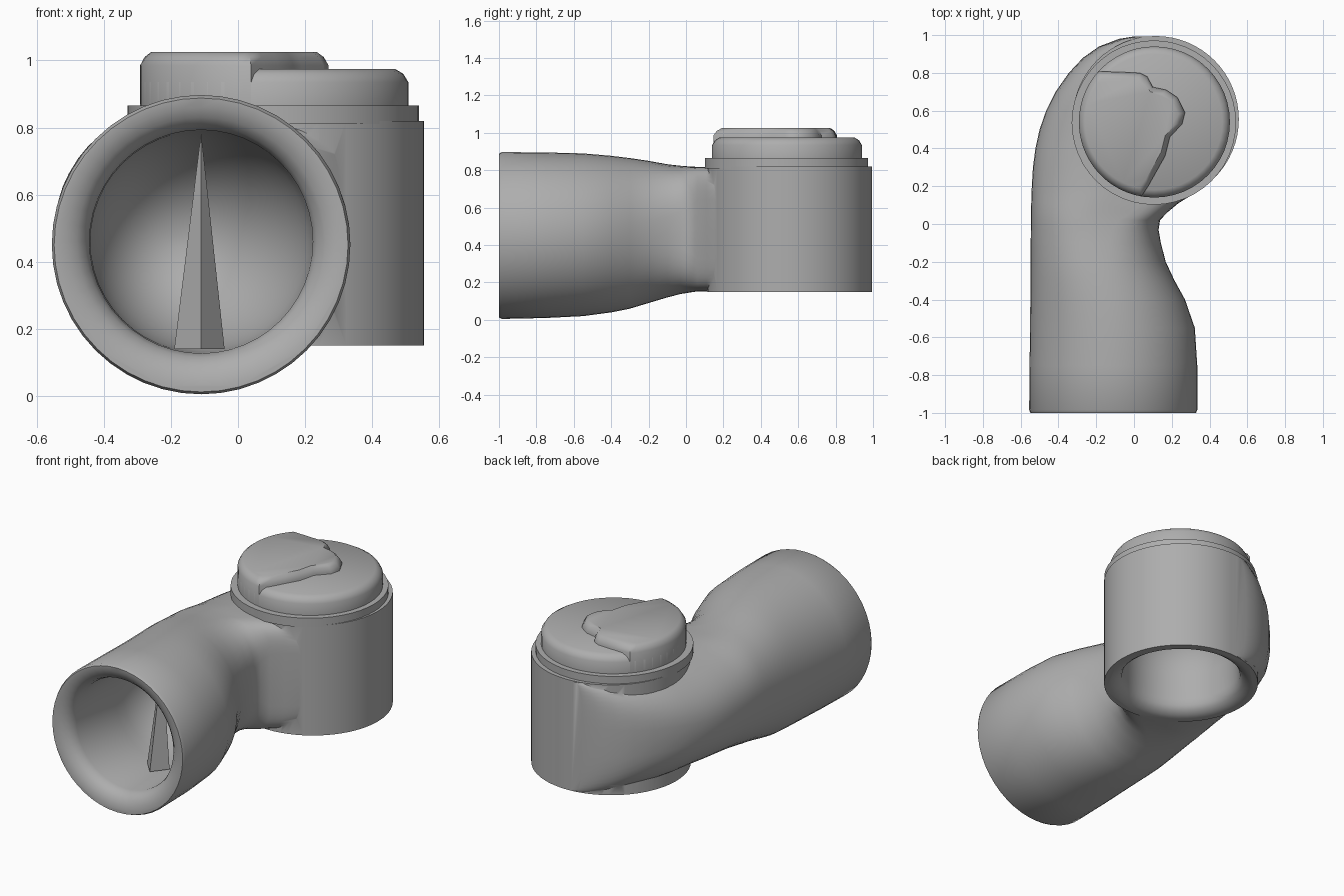
import bpy, bmesh, math
from mathutils import Vector

if "Cube" in bpy.data.objects:
    bpy.data.objects.remove(bpy.data.objects["Cube"])

grey = bpy.data.materials.new("plain grey")
grey.diffuse_color = (0.42, 0.42, 0.42, 1)
grey.use_nodes = True
grey.node_tree.nodes["Principled BSDF"].inputs["Base Color"].default_value = grey.diffuse_color


def finish(bm, name, smooth=True, angle=40):
    bmesh.ops.recalc_face_normals(bm, faces=bm.faces)
    me = bpy.data.meshes.new(name)
    bm.to_mesh(me)
    bm.free()
    ob = bpy.data.objects.new(name, me)
    bpy.context.collection.objects.link(ob)
    me.materials.append(grey)
    if smooth:
        shade(ob, angle)
    return ob


def shade(ob, angle):
    bpy.ops.object.select_all(action='DESELECT')
    ob.select_set(True)
    bpy.context.view_layer.objects.active = ob
    bpy.ops.object.shade_smooth_by_angle(angle=math.radians(angle))


def skin(rings, name, **kw):
    """Closed solid through a list of equal-length point rings."""
    bm = bmesh.new()
    rows = [[bm.verts.new(p) for p in r] for r in rings]
    n = len(rows[0])
    for a, b in zip(rows, rows[1:]):
        for i in range(n):
            bm.faces.new((a[i], a[(i + 1) % n], b[(i + 1) % n], b[i]))
    bm.faces.new(rows[0])
    bm.faces.new(rows[-1])
    return finish(bm, name, **kw)


def section(y, xl, xr, zb, zt, left=2, right=2, n=48):
    """Cross-section at constant y; each side has its own superellipse power."""
    pts = []
    for i in range(n):
        t = 2 * math.pi * i / n
        c, s = math.cos(t), math.sin(t)
        k = 2 / (left if c < 0 else right)
        c = math.copysign(abs(c) ** k, c)
        s = math.copysign(abs(s) ** k, s)
        pts.append(((xl + xr) / 2 + c * (xr - xl) / 2, y, (zb + zt) / 2 + s * (zt - zb) / 2))
    return pts


def turned(name, cx, cy, profile, n=48, **kw):
    """Upright round part from (radius, z) pairs."""
    rings = [[(cx + r * math.cos(2 * math.pi * i / n), cy + r * math.sin(2 * math.pi * i / n), z)
              for i in range(n)] for r, z in profile]
    return skin(rings, name, **kw)


def combine(ob, other, op):
    m = ob.modifiers.new(op.lower(), 'BOOLEAN')
    m.operation, m.object, m.solver = op, other, 'EXACT'
    bpy.context.view_layer.objects.active = ob
    bpy.ops.object.modifier_apply(modifier=m.name)
    bpy.data.objects.remove(other)


# Pipe from the round mouth to the neck: y, left, right, bottom, top, squareness of right side
pipe = [(-1.0, -.548, .328, .012, .888, 2), (-.985, -.555, .335, .005, .897, 2),
        (-.75, -.553, .335, .01, .895, 2), (-.55, -.55, .322, .02, .89, 2),
        (-.4, -.549, .27, .04, .877, 2), (-.3, -.548, .215, .06, .865, 2.1),
        (-.2, -.547, .168, .09, .85, 2.2), (-.1, -.547, .142, .12, .832, 2.6),
        (-.03, -.546, .13, .138, .824, 3.2), (.02, -.546, .138, .146, .82, 4)]
rings = [section(y, xl, xr, zb, zt, 2 + max(0, y + .5) * .4, p) for y, xl, xr, zb, zt, p in pipe]
# Side bulge that wraps the drum: y, left, right
bulge = [(.06, -.545, .175), (.11, -.544, .235), (.15, -.543, .30), (.2, -.541, .355),
         (.3, -.535, .44), (.4, -.522, .48), (.5, -.50, .50), (.6, -.465, .50), (.7, -.415, .47),
         (.8, -.345, .42), (.88, -.27, .34), (.94, -.185, .24), (.98, -.08, .15), (.993, 0, .13)]
rings += [section(y, xl, xr, .152, .818, 2.25 + max(0, y - .5) * 1.5, 5.5 if y < .2 else 3.5)
          for y, xl, xr in bulge]
body = skin(rings, "pipe_body", smooth=False)
drum = turned("drum", .115, .555, [(.44, .15), (.44, .82)], n=64, smooth=False)
combine(body, drum, 'UNION')

# Rounded mouth running into a smooth bowl that closes at the neck
bore = [(-1.03, .445), (-1.0, .428), (-.994, .40), (-.98, .37), (-.955, .345), (-.92, .333), (-.55, .33)]
rings = [section(y, -.11 - r, -.11 + r, .46 - r, .46 + r) for y, r in bore]
for i in range(1, 11):
    a = math.radians(i * 8.7)
    r = .33 * math.cos(a)
    cx = -.11 - .07 * math.sin(a)
    rings.append(section(-.55 + .5 * math.sin(a), cx - r, cx + r, .46 - r, .46 + r))
combine(body, skin(rings, "bore", smooth=False), 'DIFFERENCE')

# Domed outlet underneath the drum with a rounded lip
outlet = [(.43, .13), (.405, .15), (.38, .158), (.355, .175), (.338, .2), (.333, .24), (.33, .4)]
outlet += [(.33 * math.cos(math.radians(a)), .4 + .32 * math.sin(math.radians(a))) for a in range(12, 85, 12)]
combine(body, turned("outlet", .115, .555, outlet, smooth=False), 'DIFFERENCE')
shade(body, 40)

# Thin fin standing inside the mouth
bm = bmesh.new()
v = [bm.verts.new(p) for p in ((-.11, -.57, .785), (-.11, -.69, .14), (-.19, -.6, .14), (-.04, -.6, .14))]
for f in ((0, 1, 2), (0, 3, 1), (0, 2, 3), (1, 3, 2)):
    bm.faces.new([v[i] for i in f])
finish(bm, "inner_fin", smooth=False)

# Collar and lid on top of the drum
turned("lid_collar", .105, .537, [(.435, .81), (.435, .865)])
turned("lid", .108, .54, [(.4, .86), (.4, .935), (.385, .96), (.36, .975)])

# Raised part of the lid: round on one side, wavy step on the other
LID = Vector((.108, .54))
step = [(.075, .20), (.12, .28), (.165, .36), (.19, .46), (.255, .53), (.27, .59),
        (.23, .67), (.17, .71), (.10, .725), (.07, .78), (.03, .80), (-.08, .805)]
arc = [LID + .4 * Vector((math.cos(a), math.sin(a)))
       for a in (math.radians(138 + 122 * i / 24) for i in range(25))]
outline = arc + [Vector(p) for p in step]
mid = Vector((-.02, .52))


def ring(scale, z):
    return [(*(mid + (p - mid) * scale), z) for p in outline]


skin([ring(1, .87), ring(1, .985), ring(.95, 1.01), ring(.88, 1.025)], "lid_raised_part")
